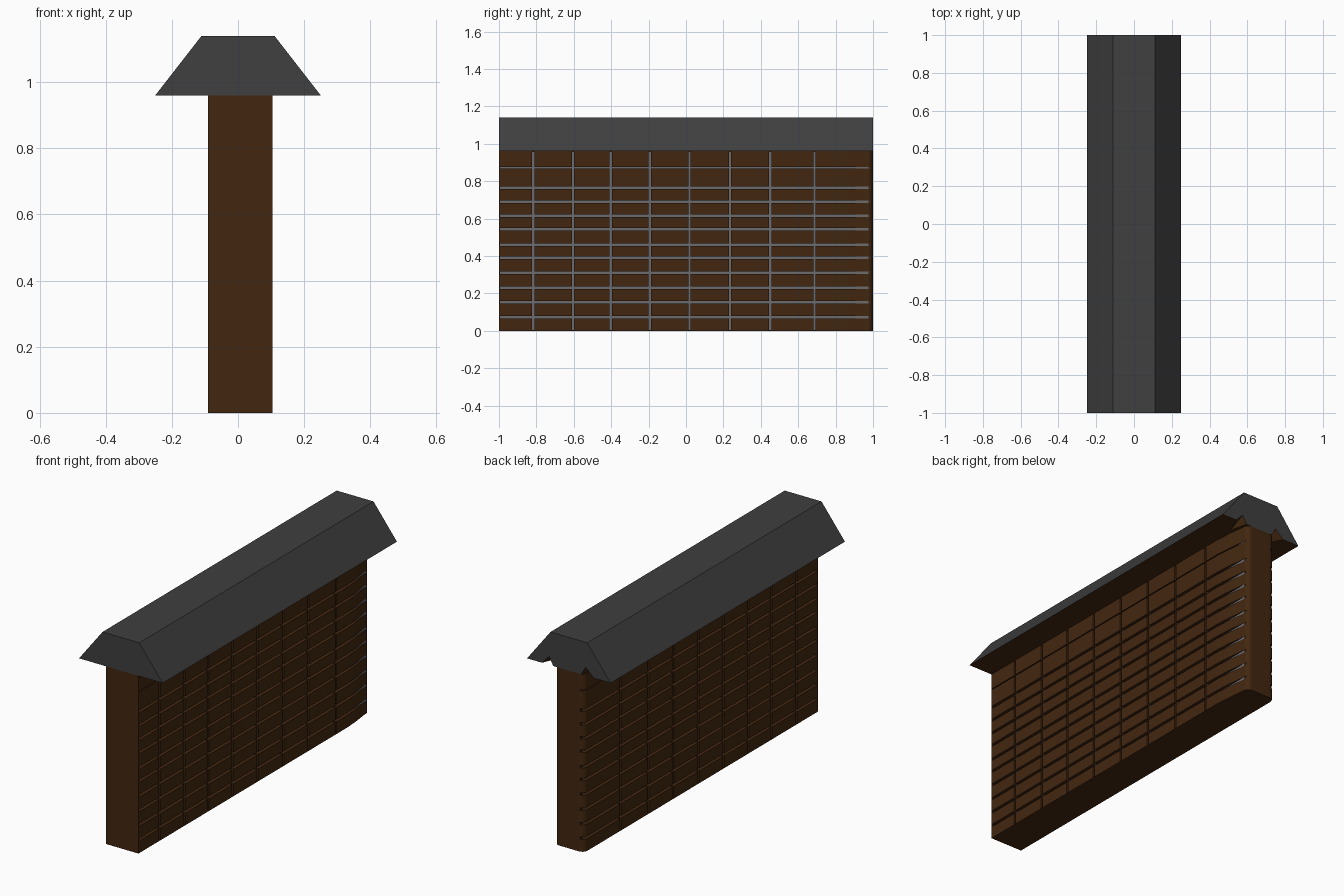
import bpy, bmesh, math

if "Cube" in bpy.data.objects:
    bpy.data.objects.remove(bpy.data.objects["Cube"])

def material(name, rgb):
    m = bpy.data.materials.new(name)
    m.diffuse_color = (*rgb, 1)
    m.use_nodes = True
    m.node_tree.nodes["Principled BSDF"].inputs["Base Color"].default_value = m.diffuse_color
    return m

BROWN = material("brick_brown", (0.055, 0.02, 0.005))
DARK = material("roof_grey", (0.05, 0.05, 0.05))
MORTAR = material("mortar_grey", (0.15, 0.15, 0.16))

def finish(name, bm, mat):
    bmesh.ops.recalc_face_normals(bm, faces=bm.faces)
    me = bpy.data.meshes.new(name)
    bm.to_mesh(me)
    bm.free()
    ob = bpy.data.objects.new(name, me)
    bpy.context.collection.objects.link(ob)
    if mat:
        me.materials.append(mat)
    return ob

def prism(name, pts, vec, mat):
    bm = bmesh.new()
    f = bm.faces.new([bm.verts.new(p) for p in pts])
    r = bmesh.ops.extrude_face_region(bm, geom=[f])
    vs = [v for v in r["geom"] if isinstance(v, bmesh.types.BMVert)]
    bmesh.ops.translate(bm, verts=vs, vec=vec)
    return finish(name, bm, mat)

def boxes(name, ranges, mat):
    bm = bmesh.new()
    for lo, hi in ranges:
        vs = bmesh.ops.create_cube(bm, size=1)["verts"]
        for v in vs:
            v.co = [(lo[i] + hi[i]) / 2 + v.co[i] * (hi[i] - lo[i]) for i in range(3)]
    return finish(name, bm, mat)

def cut(ob, cutter):
    mod = ob.modifiers.new("cut", "BOOLEAN")
    mod.object, mod.operation, mod.solver = cutter, "DIFFERENCE", "EXACT"
    bpy.context.view_layer.objects.active = ob
    bpy.ops.object.modifier_apply(modifier=mod.name)
    bpy.data.objects.remove(cutter, do_unlink=True)

# Brick joint positions
ROWS = [0.073, 0.152, 0.23, 0.31, 0.39, 0.46, 0.543, 0.615, 0.69, 0.765, 0.872]
COLS = [-0.817, -0.604, -0.402, -0.194, 0.019, 0.235, 0.45, 0.687]
XL, XR, H = -0.09, 0.105, 0.96

def row_half(z):
    return 0.003 if z > 0.8 else 0.007

# Wall body: plan profile with the rounded back end
plan = [(XL, -1), (XR, -1), (XR, 0.78), (0.099, 0.87), (0.089, 0.95)]
plan += [(0.057 + 0.032 * math.cos(a), 0.965 + 0.035 * math.sin(a))
         for a in (math.radians(d) for d in (22, 45, 68, 90))]
plan += [(-0.06 - 0.03 * math.sin(a), 0.97 + 0.03 * math.cos(a))
         for a in (math.radians(d) for d in (0, 22, 45, 68, 90))]
wall = prism("brick_wall", [(x, y, 0) for x, y in plan], (0, 0, H), BROWN)

# Joint grooves on both long sides
sides = [(0.082, 0.2), (-0.2, -0.067)]
cut(wall, boxes("row_cutter", [((a, -0.995, z - row_half(z)), (b, 1.1, z + row_half(z)))
                               for a, b in sides for z in ROWS], None))
cut(wall, boxes("column_cutter", [((a, y - 0.006, 0.004), (b, y + 0.006, 0.956))
                                  for a, b in sides for y in COLS], None))

# Mortar strips lying in the grooves
strips = [(0.06, 0.0865), (-0.0715, -0.05)]
boxes("mortar_rows", [((a, -0.996, z - row_half(z)), (b, 0.975, z + row_half(z)))
                      for a, b in strips for z in ROWS], MORTAR)
boxes("mortar_columns", [((a, y - 0.006, 0.004), (b, y + 0.006, 0.956))
                         for a, b in strips for y in COLS], MORTAR)

# Roof cap with notches under its back end
cap = prism("roof_cap", [(-0.25, -1, H), (0.25, -1, H), (0.11, -1, 1.14), (-0.11, -1, 1.14)],
            (0, 2, 0), DARK)
for x0, xp, x1 in ((0.085, 0.118, 0.175), (-0.165, -0.1, -0.065)):
    bm = bmesh.new()
    for p in ((x0, 1.01, 0.95), (x1, 1.01, 0.95), (xp, 1.01, 1.01), (xp, 0.88, 0.95)):
        bm.verts.new(p)
    bmesh.ops.convex_hull(bm, input=bm.verts)
    cut(cap, finish("notch_cutter", bm, None))
cap.data.materials.clear()
cap.data.materials.append(DARK)
cap.data.materials.append(BROWN)
for p in cap.data.polygons:
    p.material_index = 1 if p.normal.z < -0.2 else 0
